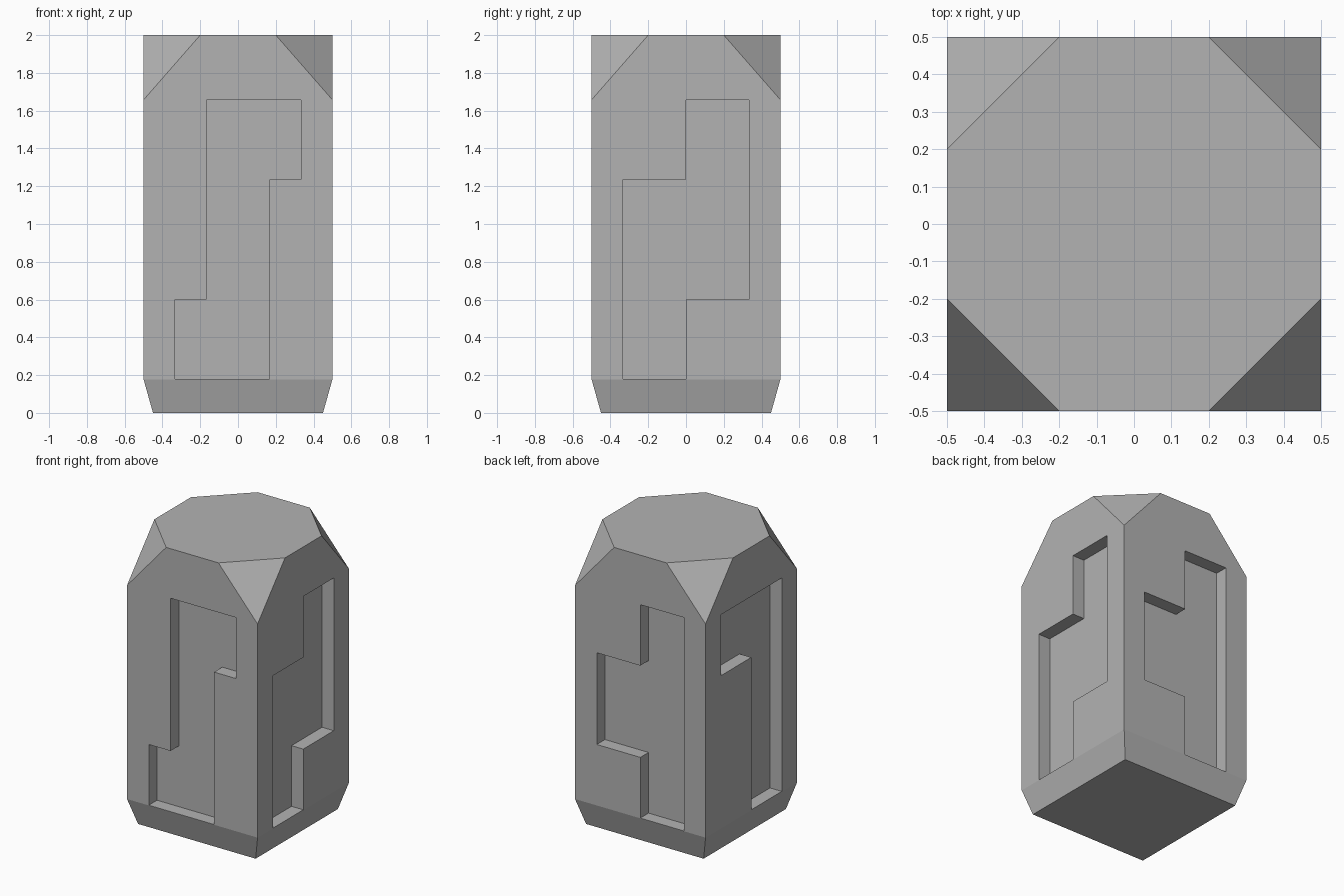
import bpy, bmesh, math
from mathutils import Vector, Matrix

if "Cube" in bpy.data.objects:
    bpy.data.objects.remove(bpy.data.objects["Cube"])

H, TOP_CUT, TAPER_Z, BASE = 2.0, 1.657, 0.178, 0.45
DEPTH = 0.09
U = 1 / 3
Z0, Z1, Z2, Z3 = 0.18, 0.6, 1.235, 1.657


def finish(bm, name):
    bmesh.ops.recalc_face_normals(bm, faces=bm.faces)
    mesh = bpy.data.meshes.new(name)
    bm.to_mesh(mesh)
    bm.free()
    obj = bpy.data.objects.new(name, mesh)
    bpy.context.collection.objects.link(obj)
    return obj


# Dark grey stone
stone = bpy.data.materials.new("dark_grey")
stone.diffuse_color = (0.45, 0.45, 0.45, 1)
stone.use_nodes = True
stone.node_tree.nodes["Principled BSDF"].inputs["Base Color"].default_value = stone.diffuse_color

# Square pillar: tapered foot below a straight shaft
bm = bmesh.new()
square = [(-1, -1), (1, -1), (1, 1), (-1, 1)]
base = bm.faces.new([bm.verts.new((x * BASE, y * BASE, 0)) for x, y in square])
rings = [base.verts[:]]
for z in (TAPER_Z, H):
    rings.append([bm.verts.new((x * 0.5, y * 0.5, z)) for x, y in square])
for a, b in zip(rings, rings[1:]):
    for i in range(4):
        j = (i + 1) % 4
        bm.faces.new((a[i], a[j], b[j], b[i]))
bm.faces.new(rings[-1])
bmesh.ops.recalc_face_normals(bm, faces=bm.faces)

# Slice off the four top corners
for sx, sy in square:
    p = Vector((sx * 0.5, sy * 0.5, TOP_CUT))
    q = Vector((sx * 0.2, sy * 0.5, H))
    r = Vector((sx * 0.5, sy * 0.2, H))
    n = (q - p).cross(r - p)
    if n.z < 0:
        n.negate()
    cut = bmesh.ops.bisect_plane(bm, geom=bm.verts[:] + bm.edges[:] + bm.faces[:],
                                 plane_co=p, plane_no=n, clear_outer=True)
    edges = [e for e in cut["geom_cut"] if isinstance(e, bmesh.types.BMEdge)]
    bmesh.ops.holes_fill(bm, edges=edges, sides=0)
pillar = finish(bm, "pillar")
pillar.data.materials.append(stone)

# Recess outlines as seen face-on: front, right, back, left
outlines = [
    [(-U / 2, Z3), (U, Z3), (U, Z2), (U / 2, Z2), (U / 2, Z0), (-U, Z0), (-U, Z1), (-U / 2, Z1)],
    [(0, Z3), (U, Z3), (U, Z1), (0, Z1), (0, Z0), (-U, Z0), (-U, Z2), (0, Z2)],
    [(0, Z3), (U, Z3), (U, Z0), (0, Z0), (0, Z1), (-U, Z1), (-U, Z2), (0, Z2)],
    [(-U, Z3), (U, Z3), (U, Z0), (0, Z0), (0, Z2), (-U, Z2)],
]
bm = bmesh.new()
for k, outline in enumerate(outlines):
    turn = Matrix.Rotation(k * math.pi / 2, 4, "Z")
    face = bm.faces.new([bm.verts.new(turn @ Vector((u, -0.6, z))) for u, z in outline])
    ext = bmesh.ops.extrude_face_region(bm, geom=[face], use_keep_orig=True)
    moved = [v for v in ext["geom"] if isinstance(v, bmesh.types.BMVert)]
    bmesh.ops.translate(bm, verts=moved, vec=turn @ Vector((0, 0.1 + DEPTH, 0)))
cutter = finish(bm, "recess_cutter")
cutter.data.materials.append(stone)
cutter.hide_render = True

# Carve the recesses into the pillar
mod = pillar.modifiers.new("recesses", "BOOLEAN")
mod.operation = "DIFFERENCE"
mod.solver = "EXACT"
mod.object = cutter
bpy.context.view_layer.objects.active = pillar
bpy.ops.object.modifier_apply(modifier=mod.name)
bpy.data.objects.remove(cutter)
